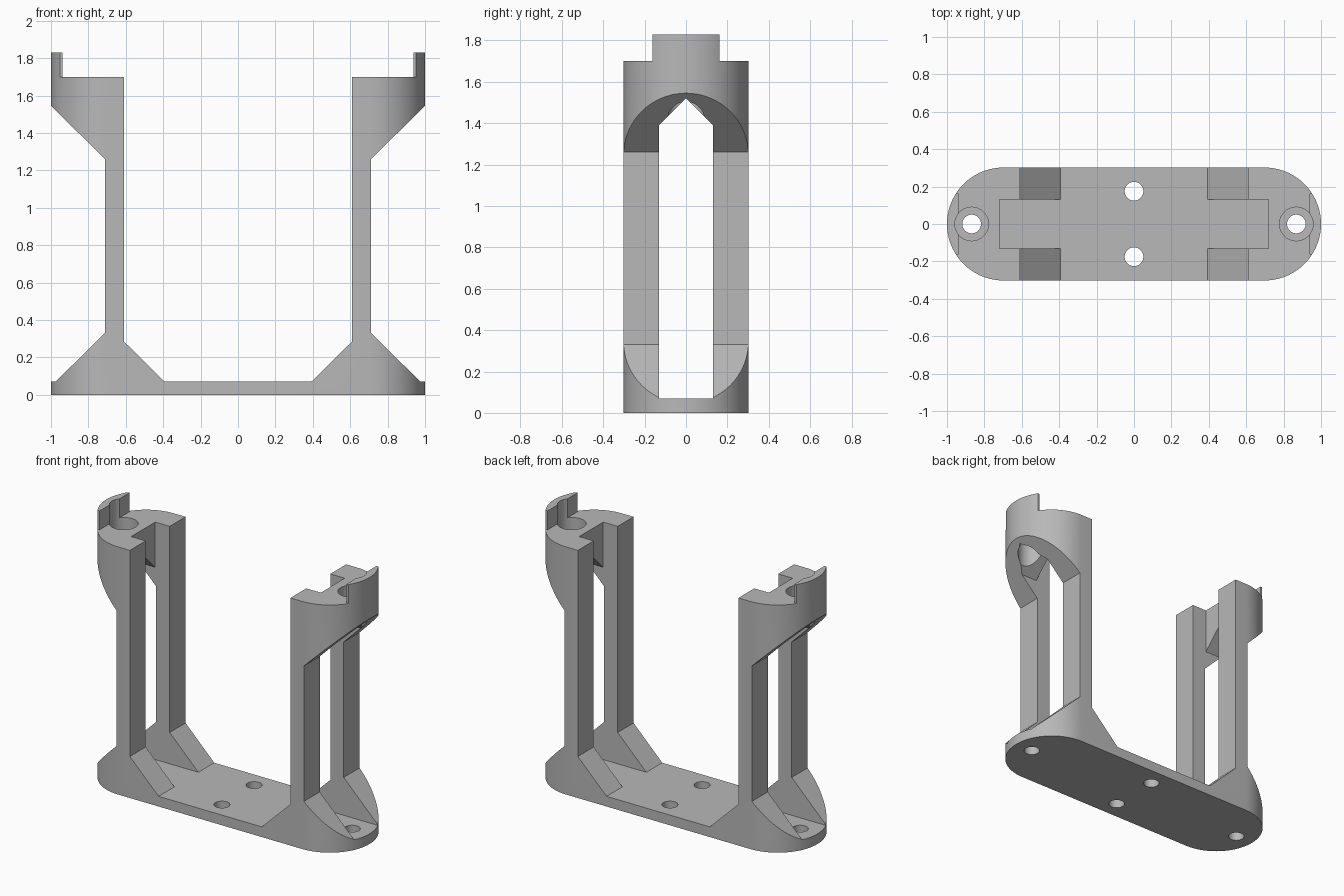
import bpy, bmesh, math
from mathutils import Vector

cube = bpy.data.objects.get("Cube")
if cube:
    bpy.data.objects.remove(cube, do_unlink=True)

BASE_T = 0.07     # base plate thickness
RADIUS = 0.302    # rounded end radius
SLOT = 0.13       # half width of the slot between the columns
SHELF = 1.70      # height of the head's top face
HOLE_X = 0.868    # end hole position

grey = bpy.data.materials.new("mid grey")
grey.use_nodes = True
colour = (0.48, 0.48, 0.48, 1)
grey.diffuse_color = colour
grey.node_tree.nodes["Principled BSDF"].inputs["Base Color"].default_value = colour


def prism(name, points, sweep):
    """Closed outline of 3D points, extruded along the sweep vector."""
    bm = bmesh.new()
    face = bm.faces.new([bm.verts.new(p) for p in points])
    top = bmesh.ops.extrude_face_region(bm, geom=[face])["geom"]
    verts = [v for v in top if isinstance(v, bmesh.types.BMVert)]
    bmesh.ops.translate(bm, verts=verts, vec=Vector(sweep))
    bmesh.ops.recalc_face_normals(bm, faces=bm.faces)
    mesh = bpy.data.meshes.new(name)
    bm.to_mesh(mesh)
    bm.free()
    obj = bpy.data.objects.new(name, mesh)
    bpy.context.collection.objects.link(obj)
    return obj


def box(name, x0, x1, y0, y1, z0, z1):
    return prism(name, [(x0, y0, z0), (x1, y0, z0), (x1, y1, z0), (x0, y1, z0)],
                 (0, 0, z1 - z0))


def drill(name, x, y, r, z0, z1, n=48):
    ring = [(x + r * math.cos(a), y + r * math.sin(a), z0)
            for a in (2 * math.pi * i / n for i in range(n))]
    return prism(name, ring, (0, 0, z1 - z0))


def combine(target, cutter, operation):
    """Apply a boolean and discard the cutter."""
    mod = target.modifiers.new("cut", "BOOLEAN")
    mod.operation, mod.solver, mod.object = operation, "EXACT", cutter
    graph = bpy.context.evaluated_depsgraph_get()
    mesh = bpy.data.meshes.new_from_object(target.evaluated_get(graph))
    target.modifiers.clear()
    target.data = mesh
    bpy.data.objects.remove(cutter, do_unlink=True)


# Side profile: base, flared feet, columns, overhanging heads and end lips
half = [(0.392, BASE_T), (0.61, 0.285), (0.61, SHELF), (0.938, SHELF),
        (0.938, 1.83), (1.05, 1.83), (1.05, 1.595), (0.712, 1.26),
        (0.712, 0.33), (0.975, BASE_T), (1.05, BASE_T), (1.05, 0)]
outline = half + [(-x, z) for x, z in reversed(half)]
frame = prism("bracket_frame", [(x, -0.4, z) for x, z in outline], (0, 0.8, 0))

# Round the ends to a stadium plan
steps = 36
stadium = []
for side in (1, -1):
    for i in range(steps + 1):
        a = -math.pi / 2 + math.pi * i / steps
        stadium.append((side * (1 - RADIUS + RADIUS * math.cos(a)),
                        side * RADIUS * math.sin(a), -0.1))
combine(frame, prism("plan", stadium, (0, 0, 2.2)), "INTERSECT")

# Slot between the columns, and a gabled tunnel under the heads
combine(frame, box("slot", -0.72, 0.72, -SLOT, SLOT, BASE_T, 2), "DIFFERENCE")
gable = [(-SLOT, BASE_T), (SLOT, BASE_T), (SLOT, 1.39), (0, 1.52), (-SLOT, 1.39)]
combine(frame, prism("tunnel", [(-1.1, y, z) for y, z in gable], (2.2, 0, 0)),
        "DIFFERENCE")

for s in (1, -1):
    # Trim the lips to width
    y0, y1 = sorted((s * 0.163, s * 0.5))
    combine(frame, box("lip_trim", -1.2, 1.2, y0, y1, SHELF, 2), "DIFFERENCE")
    # Screw holes in the base, wider bores through the heads
    combine(frame, drill("centre_hole", 0, s * 0.175, 0.05, -0.1, 0.2), "DIFFERENCE")
    combine(frame, drill("end_hole", s * HOLE_X, 0, 0.05, -0.1, 0.2), "DIFFERENCE")
    combine(frame, drill("head_bore", s * HOLE_X, 0, 0.09, 1.1, 2), "DIFFERENCE")

# Finish
frame.data.materials.clear()
frame.data.materials.append(grey)
for poly in frame.data.polygons:
    poly.material_index = 0
bpy.ops.object.select_all(action="DESELECT")
frame.select_set(True)
bpy.context.view_layer.objects.active = frame
bpy.ops.object.shade_smooth_by_angle(angle=math.radians(20))
